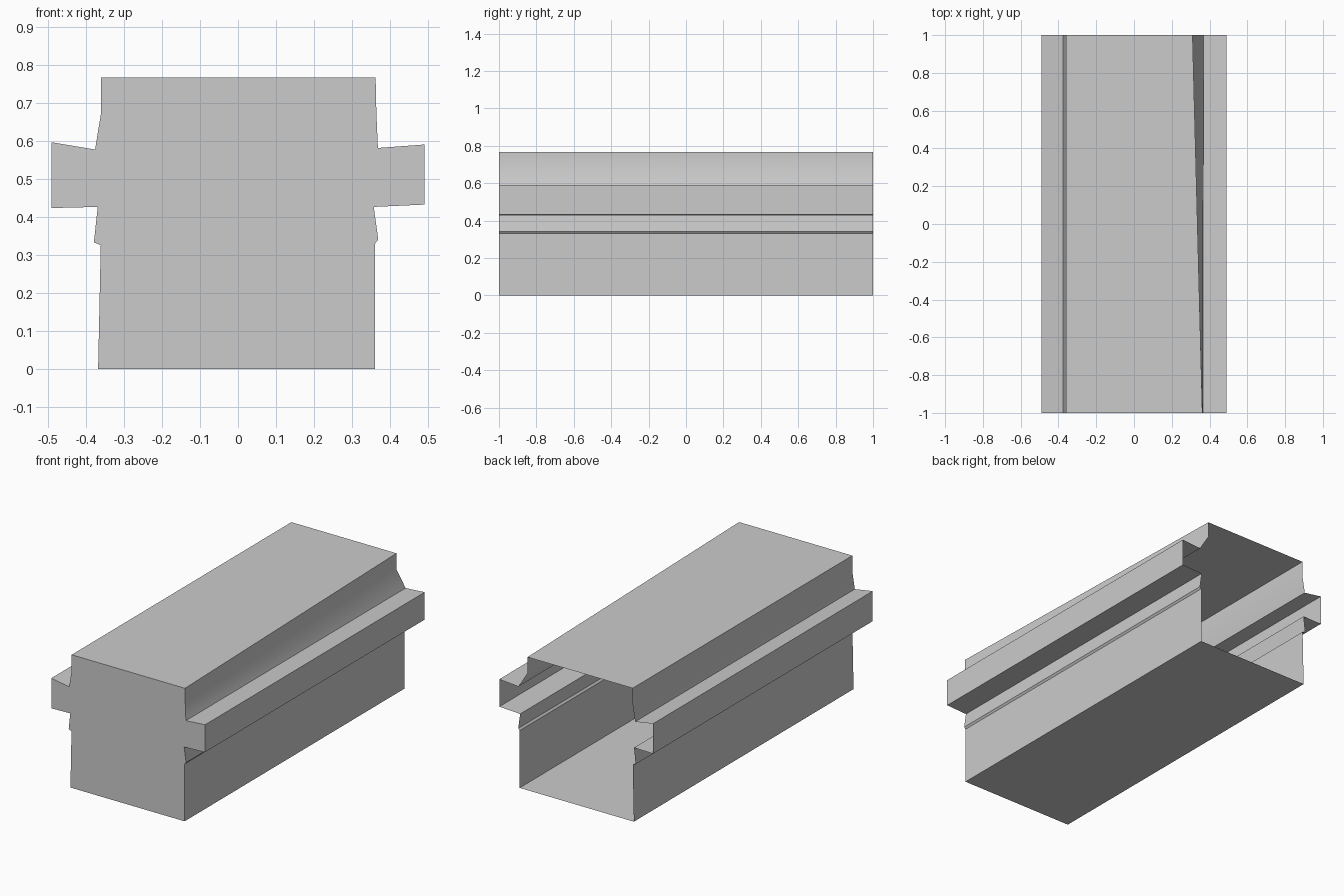
import bpy, bmesh, math

cube = bpy.data.objects.get("Cube")
if cube:
    bpy.data.objects.remove(cube, do_unlink=True)

# Single flat colour
grey = bpy.data.materials.new("plain_grey")
grey.use_nodes = True
color = (0.6, 0.6, 0.6, 1)
grey.diffuse_color = color
grey.node_tree.nodes["Principled BSDF"].inputs["Base Color"].default_value = color

# Cross-section (x, z), counter-clockwise as seen from the front
right_half = [(0.36, 0.0), (0.36, 0.33), (0.369, 0.341), (0.357, 0.427),
              (0.49, 0.433), (0.49, 0.591), (0.368, 0.582),
              (0.364, 0.675), (0.362, 0.767)]
left_half = [(-0.36, 0.767), (-0.36, 0.675), (-0.376, 0.578), (-0.49, 0.597),
             (-0.49, 0.424), (-0.369, 0.427), (-0.379, 0.334),
             (-0.361, 0.326), (-0.368, 0.0)]
front = right_half + left_half
# The upper edge on one side draws inwards towards the back
back = [(0.31, z) if x > 0 and z > 0.6 else (x, z) for x, z in front]

bm = bmesh.new()
front_ring = [bm.verts.new((x, -1, z)) for x, z in front]
back_ring = [bm.verts.new((x, 1, z)) for x, z in back]

# Long side walls and closed front end; the back end stays open
count = len(front)
for i in range(count):
    j = (i + 1) % count
    bm.faces.new((front_ring[j], front_ring[i], back_ring[i], back_ring[j]))
bm.faces.new(front_ring)

mesh = bpy.data.meshes.new("channel_body")
bm.to_mesh(mesh)
bm.free()
mesh.materials.append(grey)
body = bpy.data.objects.new("channel_body", mesh)
bpy.context.collection.objects.link(body)

# Soften only the shallow bend in the upper walls
bpy.context.view_layer.objects.active = body
body.select_set(True)
bpy.ops.object.shade_smooth_by_angle(angle=math.radians(32))
